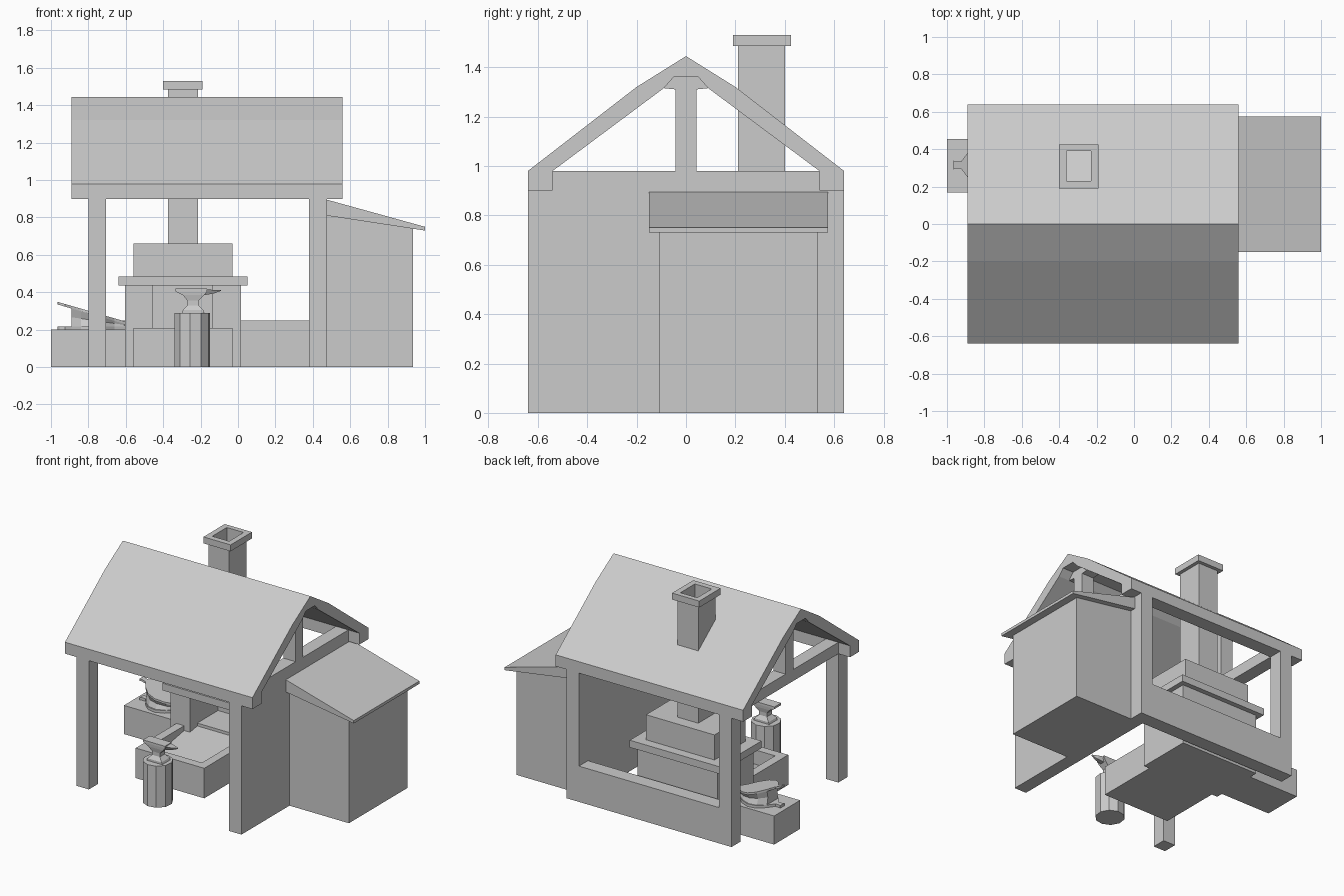
import bpy, bmesh, math
from mathutils import Vector

if "Cube" in bpy.data.objects:
    bpy.data.objects.remove(bpy.data.objects["Cube"])


def loft(name, rings):
    """Skin a stack of equal-length rings and cap both ends."""
    bm = bmesh.new()
    loops = [[bm.verts.new(p) for p in r] for r in rings]
    n = len(loops[0])
    for a, b in zip(loops, loops[1:]):
        for i in range(n):
            j = (i + 1) % n
            bm.faces.new((a[i], a[j], b[j], b[i]))
    bm.faces.new(loops[0])
    bm.faces.new(loops[-1])
    bmesh.ops.recalc_face_normals(bm, faces=bm.faces[:])
    me = bpy.data.meshes.new(name)
    bm.to_mesh(me)
    bm.free()
    ob = bpy.data.objects.new(name, me)
    bpy.context.collection.objects.link(ob)
    return ob


def rect(x0, x1, y0, y1, z):
    return [(x0, y0, z), (x1, y0, z), (x1, y1, z), (x0, y1, z)]


def box(name, x0, x1, y0, y1, z0, z1):
    return loft(name, [rect(x0, x1, y0, y1, z0), rect(x0, x1, y0, y1, z1)])


def prism(name, pts, axis, a, b):
    """Extrude a 2D profile along the given axis from a to b."""
    def put(p, t):
        q = list(p)
        q.insert(axis, t)
        return tuple(q)
    return loft(name, [[put(p, t) for p in pts] for t in (a, b)])


# main roof with eave beams: mirrored (y, z) profile
half_out = [(-.64, .90), (-.64, .98), (-.20, 1.32)]
half_in = [(.05, 1.36), (.09, 1.315), (.54, .98), (.54, .90)]
roof = half_out + [(0, 1.445)] + [(-y, z) for y, z in half_out[::-1]]
roof += half_in[::-1] + [(-y, z) for y, z in half_in]
prism("main_roof", roof, 0, -.89, .56)

# gable frames: tie beam, king post and its head
for side, x0, x1 in (("left", -.80, -.705), ("right", .38, .475)):
    box(side + "_tie_beam", x0, x1, -.54, .54, .90, .98)
    post = [(-.042, .98), (-.042, 1.31), (-.09, 1.315), (-.05, 1.36)]
    prism(side + "_king_post", post + [(-y, z) for y, z in post[::-1]], 0, x0, x1)

# posts and walls
box("front_post", -.80, -.705, -.64, -.54, 0, .90)
box("back_post", -.80, -.705, .54, .64, 0, .90)
box("side_wall", .38, .475, -.64, .64, 0, .90)
box("low_back_wall", -.705, .38, .54, .64, 0, .25)

# lean-to shed
prism("shed_body", [(.475, 0), (.935, 0), (.935, .742), (.475, .81)], 1, -.11, .535)
prism("shed_roof", [(.475, .81), (1, .73), (1, .75), (.475, .895)], 1, -.15, .575)

# forge: U-shaped masonry, slab and hood
u_plan = [(-.605, .12), (-.455, .12), (-.455, .43), (-.135, .43),
          (-.135, .12), (.015, .12), (.015, .515), (-.605, .515)]
prism("forge_body", u_plan, 2, 0, .44)
box("forge_slab", -.64, .05, .08, .55, .435, .485)
box("forge_hood", -.56, -.03, .14, .485, .485, .66)

# hearth with a sunken basin, floor rising to the back
basin = (-.50, -.09, -.27, .20)
floor = [(x, y, .11 if y < 0 else .19) for x, y, z in rect(*basin, 0)]
loft("hearth", [rect(-.56, -.03, -.33, .45, 0), rect(-.56, -.03, -.33, .45, .21),
                rect(*basin, .21), floor])

# chimney with flared cap and open flue
loft("chimney", [rect(-.375, -.215, .21, .40, .64), rect(-.375, -.215, .21, .40, 1.485),
                 rect(-.40, -.19, .19, .425, 1.485), rect(-.40, -.19, .19, .425, 1.53),
                 rect(-.36, -.23, .23, .39, 1.53), rect(-.36, -.23, .23, .39, 1.15)])

# anvil on a stump
ax, ay = -.245, -.535
circle = [(ax + .097 * math.cos(math.tau * (i + .3) / 10),
           ay + .097 * math.sin(math.tau * (i + .3) / 10)) for i in range(10)]
prism("anvil_stump", circle, 2, 0, .29)


def slab_ring(x0, x1, w, z):
    return rect(x0, x1, ay - w, ay + w, z)


loft("anvil_body", [slab_ring(-.30, -.18, .045, .29), slab_ring(-.295, -.185, .045, .305),
                    slab_ring(-.27, -.21, .028, .33), slab_ring(-.27, -.21, .028, .355),
                    slab_ring(-.295, -.18, .035, .385), slab_ring(-.335, -.165, .037, .405),
                    slab_ring(-.335, -.165, .037, .42)])
horn = []
for x, w, z0, z1 in ((-.18, .035, .385, .415), (-.13, .022, .393, .413), (-.09, .004, .408, .413)):
    horn.append([(x, ay - w, z1), (x, ay - w * .5, z0), (x, ay + w * .5, z0), (x, ay + w, z1)])
loft("anvil_horn", horn)

# bellows stand
box("bellows_stand", -1, -.605, .168, .455, 0, .20)

# bellows: teardrop boards with a pleated bag between
by = .315
bag_half = [(-.60, .018), (-.66, .045), (-.72, .095), (-.78, .12), (-.84, .11), (-.89, .065)]
handle = [(-.925, .018), (-.955, .018), (-.965, .024)]


def outline(half, z_at, s=1.0, lift=0.0):
    pts = half + [(x, -w) for x, w in half[::-1]]
    return [(x, by + w * s, z_at(x) + lift) for x, w in pts]


def low(x):
    return .212


def high(x):
    return .237 + (-.60 - x) * .29


def mid(x):
    return (low(x) + high(x)) / 2


board = bag_half + handle
loft("bellows_bottom_board", [outline(board, low, lift=-.012), outline(board, low, lift=.006)])
loft("bellows_top_board", [outline(board, high, lift=-.008), outline(board, high, lift=.006)])
loft("bellows_bag", [outline(bag_half, low, .95), outline(bag_half, mid, .8),
                     outline(bag_half, high, .95, -.004)])
# nozzle into the forge
loft("bellows_nozzle", [[(x, by + r * math.cos(math.tau * i / 8), .225 + r * math.sin(math.tau * i / 8))
                         for i in range(8)] for x, r in ((-.64, .022), (-.56, .014))])
